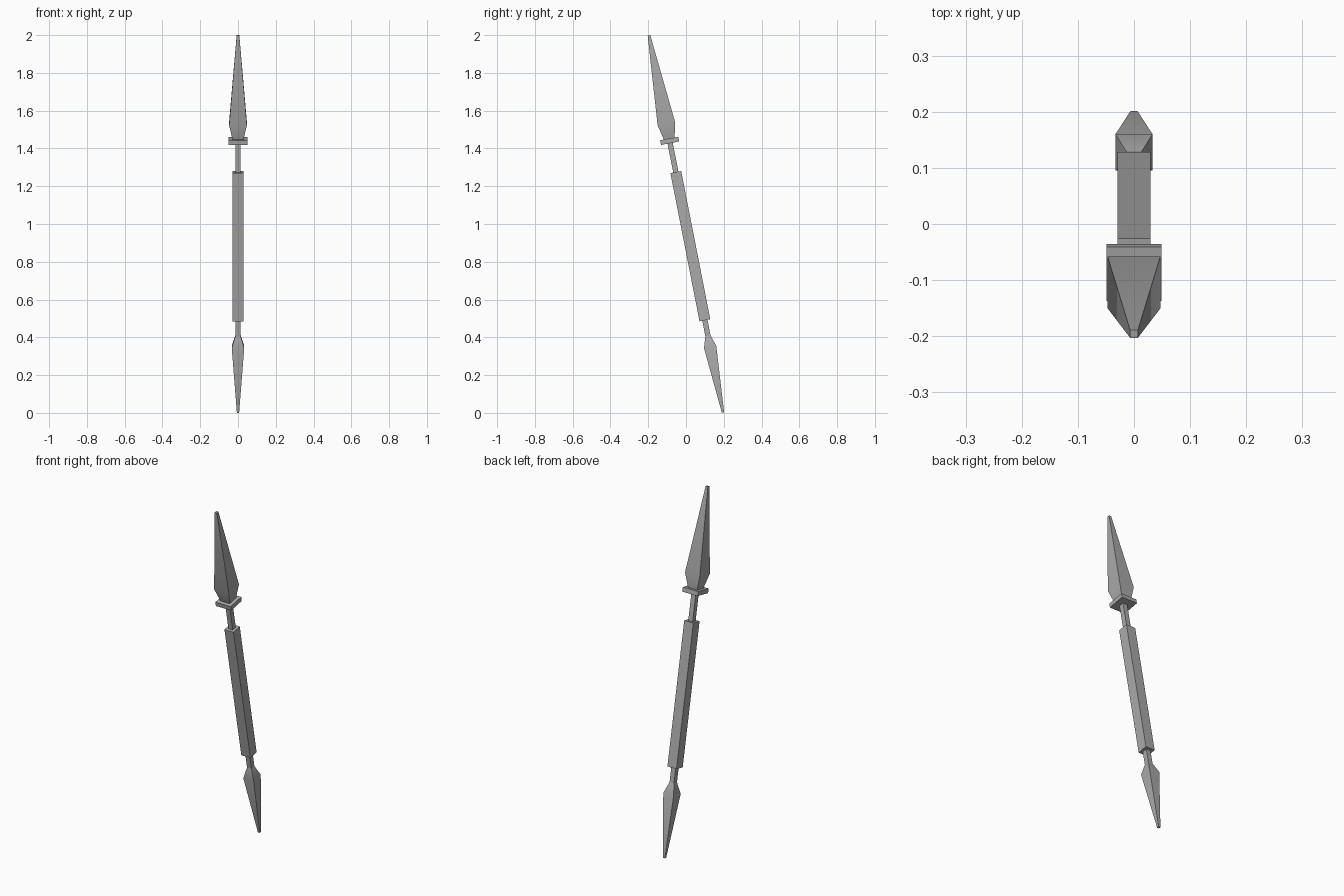
import bpy, bmesh, math
from mathutils import Matrix

if "Cube" in bpy.data.objects:
    bpy.data.objects.remove(bpy.data.objects["Cube"])

# Whole weapon leans toward -y around its centre at z = 1
TILT = Matrix.Translation((0, 0, 1)) @ Matrix.Rotation(math.radians(11.1), 4, 'X')
CORNERS = [(-1, -1), (1, -1), (1, 1), (-1, 1)]

# Dark grey metal
metal = bpy.data.materials.new("dark_metal")
metal.diffuse_color = (0.4, 0.4, 0.4, 1)
metal.use_nodes = True
metal.node_tree.nodes["Principled BSDF"].inputs["Base Color"].default_value = metal.diffuse_color


def square_loft(name, profile):
    """Square section lofted along the shaft; profile = (position, half width)."""
    bm = bmesh.new()
    rings = [[bm.verts.new((x * h, y * h, s)) for x, y in CORNERS] for s, h in profile]
    for a, b in zip(rings, rings[1:]):
        for i in range(4):
            j = (i + 1) % 4
            bm.faces.new((a[i], a[j], b[j], b[i]))
    bm.faces.new(rings[0][::-1])
    bm.faces.new(rings[-1])
    bmesh.ops.recalc_face_normals(bm, faces=bm.faces)
    mesh = bpy.data.meshes.new(name)
    bm.to_mesh(mesh)
    bm.free()
    mesh.materials.append(metal)
    obj = bpy.data.objects.new(name, mesh)
    obj.matrix_world = TILT
    bpy.context.collection.objects.link(obj)
    # Soften the shallow bends, keep the corners sharp
    bpy.ops.object.select_all(action='DESELECT')
    obj.select_set(True)
    bpy.context.view_layer.objects.active = obj
    bpy.ops.object.shade_smooth_by_angle(angle=math.radians(30))
    return obj


# Tapered heads at each end
square_loft("spear_head", [(0.46, 0.029), (0.542, 0.047), (1.0175, 0.007)])
square_loft("butt_spike", [(-1.0175, 0.006), (-0.664, 0.033), (-0.603, 0.014)])

# Collar under the head
square_loft("guard_plate", [(0.436, 0.049), (0.461, 0.049)])

# Thick grip and the thin necks joining it to the heads
square_loft("grip", [(-0.5195, 0.029), (0.280, 0.029)])
square_loft("upper_neck", [(0.280, 0.014), (0.436, 0.014)])
square_loft("lower_neck", [(-0.603, 0.014), (-0.5195, 0.014)])
